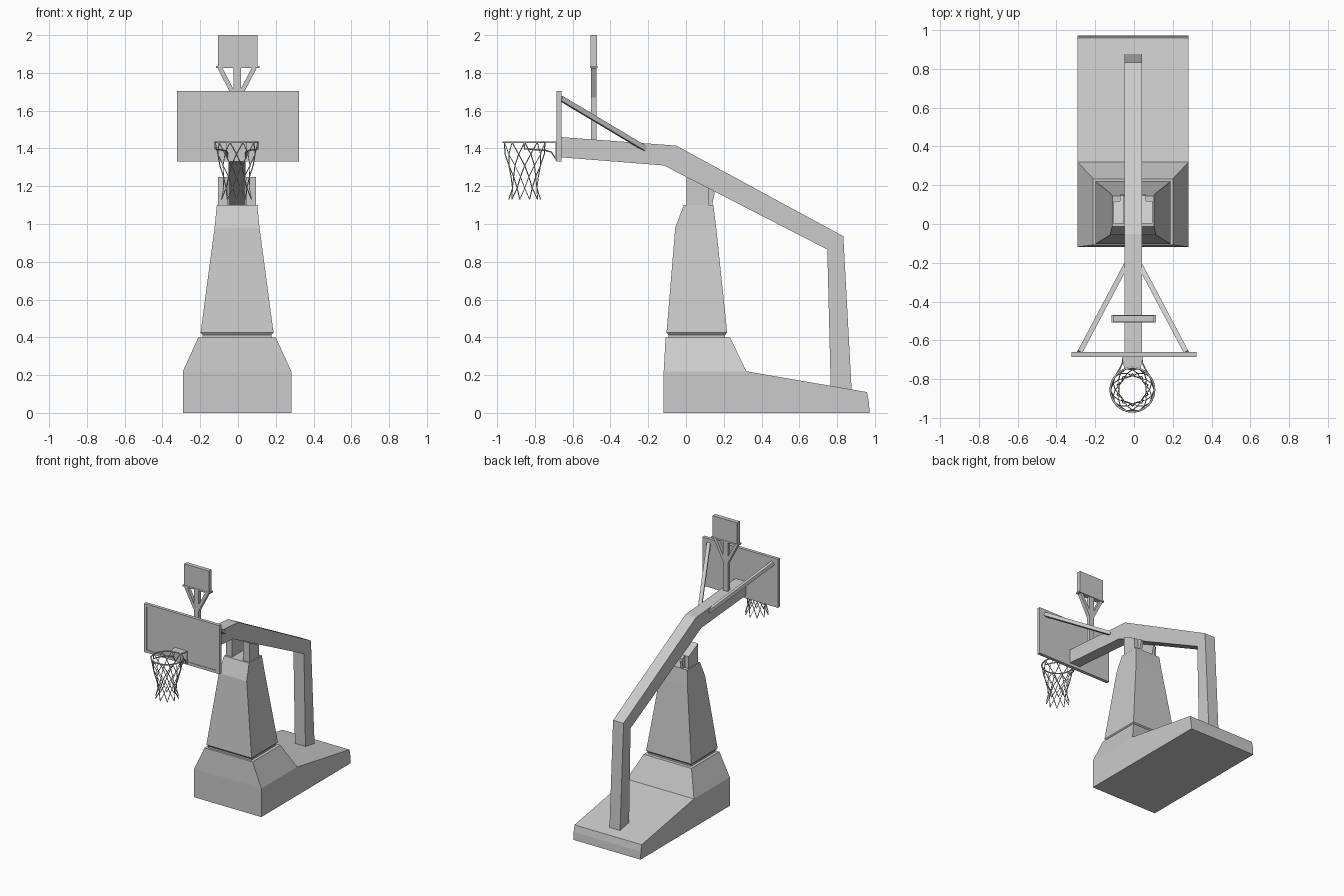
import bpy, bmesh, math
from mathutils import Vector

if "Cube" in bpy.data.objects:
    bpy.data.objects.remove(bpy.data.objects["Cube"])

CX = -0.005   # body sits slightly off the board's centre line


def finish(name, bm):
    bmesh.ops.recalc_face_normals(bm, faces=bm.faces[:])
    me = bpy.data.meshes.new(name)
    bm.to_mesh(me)
    bm.free()
    ob = bpy.data.objects.new(name, me)
    bpy.context.collection.objects.link(ob)
    return ob


def skin(name, rings):
    """Closed solid through rings of equal point count."""
    bm = bmesh.new()
    vs = [[bm.verts.new(p) for p in r] for r in rings]
    n = len(vs[0])
    for a, b in zip(vs, vs[1:]):
        for i in range(n):
            j = (i + 1) % n
            bm.faces.new((a[i], a[j], b[j], b[i]))
    bm.faces.new(vs[0])
    bm.faces.new(vs[-1])
    return finish(name, bm)


def loft(name, sections):
    """Stacked rectangles: (half width, y0, y1, z)."""
    return skin(name, [[(CX - w, y0, z), (CX + w, y0, z), (CX + w, y1, z), (CX - w, y1, z)]
                       for w, y0, y1, z in sections])


def extrude_x(name, yz, x0, x1):
    return skin(name, [[(x, y, z) for y, z in yz] for x in (x0, x1)])


def box(name, x0, x1, y0, y1, z0, z1):
    return extrude_x(name, [(y0, z0), (y1, z0), (y1, z1), (y0, z1)], x0, x1)


def bar(name, a, b, w, d):
    """Rectangular bar between two points."""
    a, b = Vector(a), Vector(b)
    t = (b - a).normalized()
    u = t.cross(Vector((0, 1, 0)) if abs(t.y) < 0.5 else Vector((0, 0, 1))).normalized() * w / 2
    v = t.cross(u).normalized() * d / 2
    return skin(name, [[p + u + v, p - u + v, p - u - v, p + u - v] for p in (a, b)])


def tubes(name, paths, radius, cyclic=False, res=1):
    cu = bpy.data.curves.new(name, 'CURVE')
    cu.dimensions = '3D'
    cu.bevel_depth = radius
    cu.bevel_resolution = res
    cu.use_fill_caps = True
    for path in paths:
        sp = cu.splines.new('POLY')
        sp.points.add(len(path) - 1)
        for pt, co in zip(sp.points, path):
            pt.co = (*co, 1)
        sp.use_cyclic_u = cyclic
    ob = bpy.data.objects.new(name, cu)
    bpy.context.collection.objects.link(ob)
    bpy.ops.object.select_all(action='DESELECT')
    ob.select_set(True)
    bpy.context.view_layer.objects.active = ob
    bpy.ops.object.convert(target='MESH')
    bpy.ops.object.shade_smooth_by_angle(angle=math.radians(50))
    return bpy.context.object


# Weighted base, collar and tower
extrude_x("base", [(-.118, 0), (.972, 0), (.968, .06), (.958, .11), (.32, .22), (-.118, .22)],
          CX - .287, CX + .287)
loft("base_collar", [(.287, -.118, .32, .22), (.205, -.108, .233, .40)])
loft("tower", [(.182, -.093, .207, .395), (.182, -.093, .207, .412), (.193, -.103, .218, .425),
               (.119, -.057, .160, .98), (.107, -.012, .145, 1.10)])

# Bracket plates either side of the arm's underside
for s, side in ((-1, "left"), (1, "right")):
    extrude_x(f"neck_plate_{side}", [(.003, 1.09), (.118, 1.09), (.118, 1.192), (.003, 1.25)],
              CX + s * .047, CX + s * .101)
    extrude_x(f"neck_lug_{side}", [(.10, 1.09), (.138, 1.09), (.142, 1.12), (.152, 1.16),
                                   (.148, 1.177), (.10, 1.20)], CX + s * .047, CX + s * .067)

# Bent arm running from backboard down to the base
extrude_x("arm", [(-.662, 1.46), (-.052, 1.415), (.833, .935), (.878, .10), (.767, .10),
                  (.748, .865), (-.117, 1.31), (-.662, 1.353)], CX - .045, CX + .045)

# Backboard with a fine groove framing the front
board = box("backboard", -.323, .323, -.685, -.66, 1.33, 1.705)
bm = bmesh.new()
bm.from_mesh(board.data)
front = [f for f in bm.faces if f.normal.y < -.9]
bmesh.ops.inset_region(bm, faces=front, thickness=.03)
bmesh.ops.inset_region(bm, faces=front, thickness=.001, depth=-.003)
bm.to_mesh(board.data)
bm.free()

# Braces behind the backboard
for s, side in ((-1, "left"), (1, "right")):
    bar(f"brace_{side}", (CX + s * .275, -.662, 1.665), (CX + s * .038, -.215, 1.398), .026, .026)

# Shot clock on its forked post
box("clock_post", CX - .02, CX + .02, -.503, -.474, 1.43, 1.828)
box("clock_shelf", -.117, .113, -.508, -.469, 1.825, 1.836)
box("clock_panel", -.107, .104, -.505, -.472, 1.834, 2.0)
for s, side in ((-1, "left"), (1, "right")):
    bar(f"clock_strut_{side}", (CX + s * .012, -.489, 1.675), (CX + s * .092, -.489, 1.828), .024, .029)

# Rim and its mounting
HX, HY, HZ, R = -.008, -.854, 1.433, .113


def around(r, a, z):
    return (HX + r * math.cos(a), HY + r * math.sin(a), z)


tubes("rim", [[around(R, math.tau * i / 40, HZ) for i in range(40)]], .005, True, 2)
skin("rim_bracket", [[(HX - .042, -.745, z), (HX + .042, -.745, z), (HX + .055, -.684, z),
                      (HX - .055, -.684, z)] for z in (1.428, 1.436)])
box("rim_mount", HX - .055, HX + .055, -.692, -.684, 1.335, 1.436)
tubes("rim_supports", [[(HX + s * .113, -.858, 1.433), (HX + s * .113, -.855, 1.398),
                        (HX + s * .098, -.80, 1.394), (HX + s * .065, -.745, 1.390),
                        (HX + s * .05, -.712, 1.380), (HX + s * .048, -.688, 1.342)]
                       for s in (-1, 1)], .004)

# Net: two opposing families of twisting cords, flaring at the hem
profile = [(.113, 1.433), (.104, 1.37), (.088, 1.31), (.072, 1.25), (.068, 1.19), (.084, 1.13)]
cords = [[around(r, math.tau / 10 * (n + s * k / 2), z) for k, (r, z) in enumerate(profile)]
         for n in range(10) for s in (-1, 1)]
tubes("net", cords, .0028, res=0)
